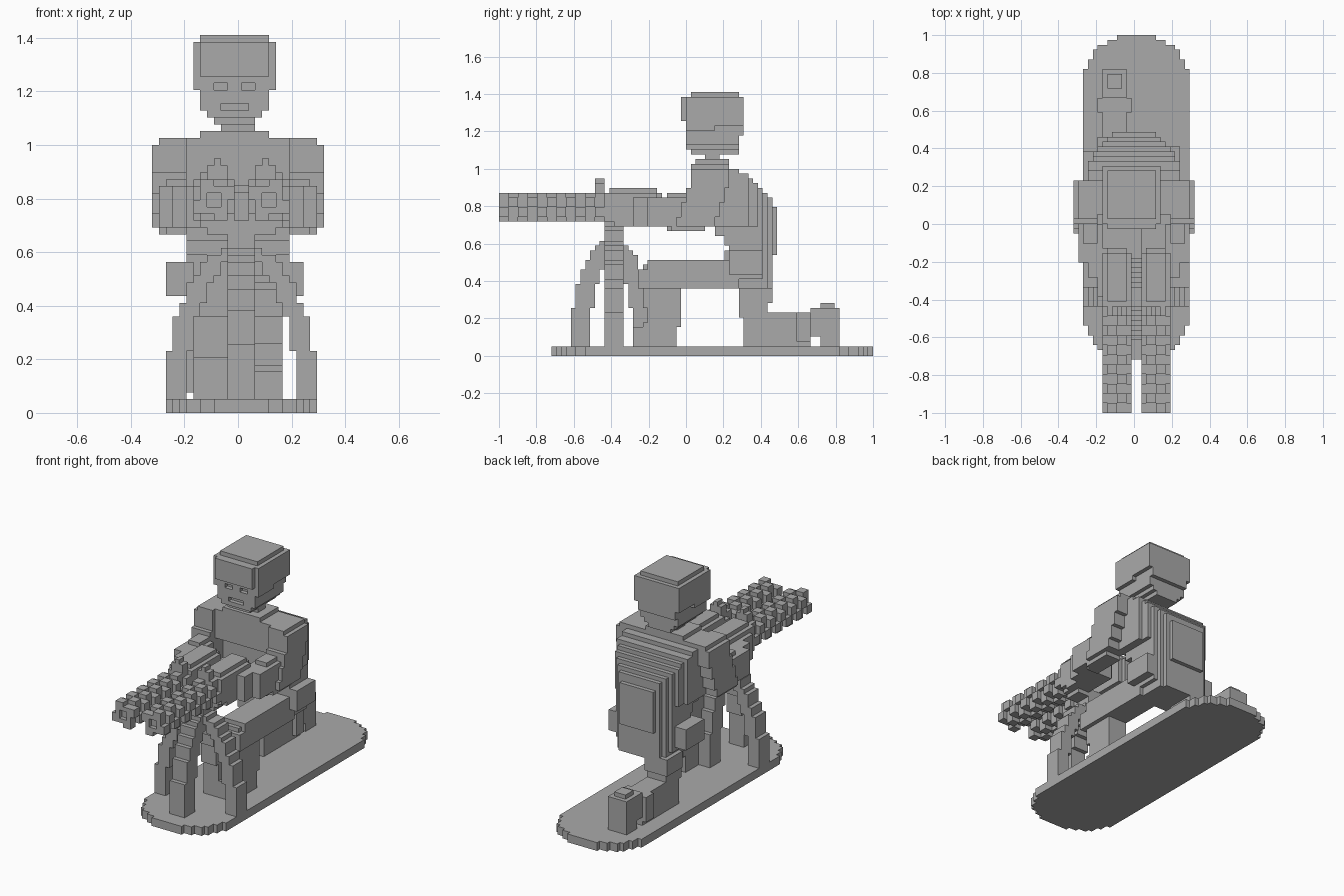
import bpy, bmesh, math

if "Cube" in bpy.data.objects:
    bpy.data.objects.remove(bpy.data.objects["Cube"])

V = 2 / 78                      # block size: the model is 25 x 78 x 55 blocks
grey = bpy.data.materials.new("grey")
grey.diffuse_color = (0.4, 0.4, 0.4, 1)
grey.use_nodes = True
grey.node_tree.nodes["Principled BSDF"].inputs["Base Color"].default_value = grey.diffuse_color


def box(i0, i1, j0, j1, k0, k1):
    """Blocks filling a range in x, y and z."""
    return {(i, j, k) for i in range(i0, i1) for j in range(j0, j1) for k in range(k0, k1)}


def union(*rows):
    return set().union(*(box(*r) for r in rows))


def flip(cells, width=25):
    """Mirror blocks left to right."""
    return {(width - 1 - i, j, k) for i, j, k in cells}


def part(name, cells):
    """Skin a set of blocks with their outer faces only, then merge flat areas."""
    bm = bmesh.new()
    verts = {}

    def vert(p):
        if p not in verts:
            verts[p] = bm.verts.new(((p[0] - 12.5) * V, (p[1] - 39) * V, p[2] * V))
        return verts[p]

    for c in sorted(cells):
        for axis in range(3):
            for side in (0, 1):
                n = list(c)
                n[axis] += 1 if side else -1
                if tuple(n) in cells:
                    continue
                a, b = (axis + 1) % 3, (axis + 2) % 3
                ring = []
                for da, db in ((0, 0), (1, 0), (1, 1), (0, 1)):
                    p = list(c)
                    p[axis] += side
                    p[a] += da
                    p[b] += db
                    ring.append(vert(tuple(p)))
                bm.faces.new(ring if side else ring[::-1])
    bmesh.ops.dissolve_limit(bm, angle_limit=0.01, verts=bm.verts[:], edges=bm.edges[:])
    mesh = bpy.data.meshes.new(name)
    bm.to_mesh(mesh)
    bm.free()
    mesh.materials.append(grey)
    ob = bpy.data.objects.new(name, mesh)
    bpy.context.collection.objects.link(ob)
    return ob


# base: long board with round ends
part("base", {(i, j, k) for i, j, k in box(2, 24, 11, 78, 0, 2)
              if math.hypot(i + .5 - 13, max(0, j + .5 - 67, 22 - j - .5)) <= 11.4})

# head: wide cap with a brim at the front, narrower face and stepped chin
head = union((7, 17, 38, 51, 49, 54), (6, 18, 39, 51, 48, 54), (7, 17, 40, 50, 54, 55),
             (6, 18, 39, 45, 47, 48), (7, 17, 39, 51, 46, 48), (7, 17, 39, 50, 44, 46),
             (8, 16, 39, 50, 43, 44), (9, 15, 40, 50, 42, 43))
head -= union((9, 11, 39, 40, 47, 48), (13, 15, 39, 40, 47, 48), (10, 14, 39, 40, 44, 45))
part("head", head)
part("neck", union((10, 15, 43, 46, 41, 42), (7, 17, 41, 48, 40, 41)))

# torso: hunched back, rounded in plan; rows are bottom, top, front, back, half width
torso = set()
for k0, k1, jf, jb, w in ((14, 16, 48, 57, 7), (16, 21, 48, 57, 7.5), (21, 23, 48, 58, 7.5),
                          (23, 25, 47, 58, 7.5), (25, 27, 45, 58, 8), (27, 31, 44, 58, 9.5),
                          (31, 32, 44, 57, 9.5), (32, 33, 43, 57, 9.5), (33, 34, 41, 56, 9.5),
                          (34, 35, 41, 55, 9.5), (35, 36, 41, 54, 9.5), (36, 37, 41, 53, 9.5),
                          (37, 38, 41, 52, 9.5), (38, 39, 41, 50, 9.5), (39, 40, 41, 48, 9.5)):
    for i, j, k in box(0, 25, jf, jb, k0, k1):
        if abs(i - 12) < min(w, 9.7 * math.sqrt(1 - (max(0, j + .5 - 48) / 10.8) ** 2)):
            torso.add((i, j, k))
part("torso", torso)

# arms: sloping upper arm, forearm and hand reaching in to the weapon
arm = union((1, 5, 40, 48, 39, 40), (0, 5, 40, 48, 35, 39), (0, 5, 39, 47, 32, 35),
            (0, 5, 38, 46, 29, 32), (0, 5, 37, 45, 27, 29), (1, 5, 36, 43, 26, 27))
forearm = union((1, 6, 31, 39, 27, 33), (2, 5, 35, 40, 26, 34),
                (3, 8, 28, 34, 27, 33), (5, 7, 24, 30, 27, 33))
for side, f in (("left", lambda c: c), ("right", flip)):
    part(side + "_upper_arm", f(arm))
    part(side + "_forearm", f(forearm))

# weapons: round studded barrel bundle, receiver and sight
def angle_slot(i, k):
    return int((math.atan2(k - 30.5, i - 8.5) / math.tau + 0.5) * 8)

gun = box(7, 11, 0, 22, 29, 33) - box(8, 10, 0, 1, 30, 32)
for i, j, k in box(6, 12, 0, 22, 28, 34):
    edge = (i in (6, 11)) + (k in (28, 33))
    if edge == 1 and (angle_slot(i, k) + j // 2) % 2 == 0:
        gun.add((i, j, k))
receiver = union((6, 12, 22, 33, 28, 34), (7, 11, 22, 34, 27, 34), (7, 11, 23, 33, 34, 35),
                 (8, 11, 20, 22, 33, 36), (9, 10, 20, 22, 36, 37))
for side, f in (("left", lambda c: c), ("right", lambda c: flip(c, 26))):
    part(side + "_barrels", f(gun))
    part(side + "_receiver", f(receiver))

# stand: four curved legs under a central mount
def leg(reach, thick, put):
    cells = set()
    curve = lambda k: reach * math.sqrt(max(0, 1 - ((k - 2) / 22) ** 2))
    for k in range(2, 24):
        outer = max(1, round(curve(k)))
        inner = max(0, min(round(curve(k + 1)) - 1, outer - thick))
        for r in range(inner, outer):
            for s in range(-2, 2):
                cells.add(put(r, s, k))
    return cells

part("stand_front_leg", leg(9, 4, lambda r, s, k: (13 + s, 23 - r, k)))
part("stand_back_leg", leg(8, 4, lambda r, s, k: (13 + s, 24 + r, k)))
part("stand_left_leg", leg(11, 3, lambda r, s, k: (12 - r, 24 + s, k)))
part("stand_right_leg", leg(11, 3, lambda r, s, k: (13 + r, 24 + s, k)))
part("stand_mount", union((11, 15, 22, 26, 22, 27), (8, 18, 22, 26, 26, 28)))

# forward leg: level thigh, upright shin, foot
part("forward_thigh", union((14, 20, 31, 50, 14, 20), (14, 20, 29, 31, 14, 18),
                            (15, 19, 30, 32, 18, 19)))
part("forward_shin", union((14, 19, 31, 38, 6, 14), (15, 19, 30, 36, 10, 14)))
part("forward_foot", union((14, 19, 28, 37, 2, 6), (14, 19, 30, 37, 6, 7)))

# kneeling leg: short thigh down to the knee, shin flat behind, upturned foot
part("kneeling_thigh", union((6, 11, 50, 56, 8, 15), (5, 11, 51, 57, 11, 15)))
part("kneeling_shin", union((6, 11, 51, 65, 2, 9), (5, 12, 62, 65, 3, 9)))
part("kneeling_foot", union((6, 11, 65, 67, 4, 10), (6, 11, 67, 71, 2, 10),
                            (7, 10, 67, 70, 10, 11)))

# hip pouches
part("left_pouch", box(2, 6, 47, 54, 17, 22))
part("right_pouch", box(19, 22, 48, 55, 17, 22))
